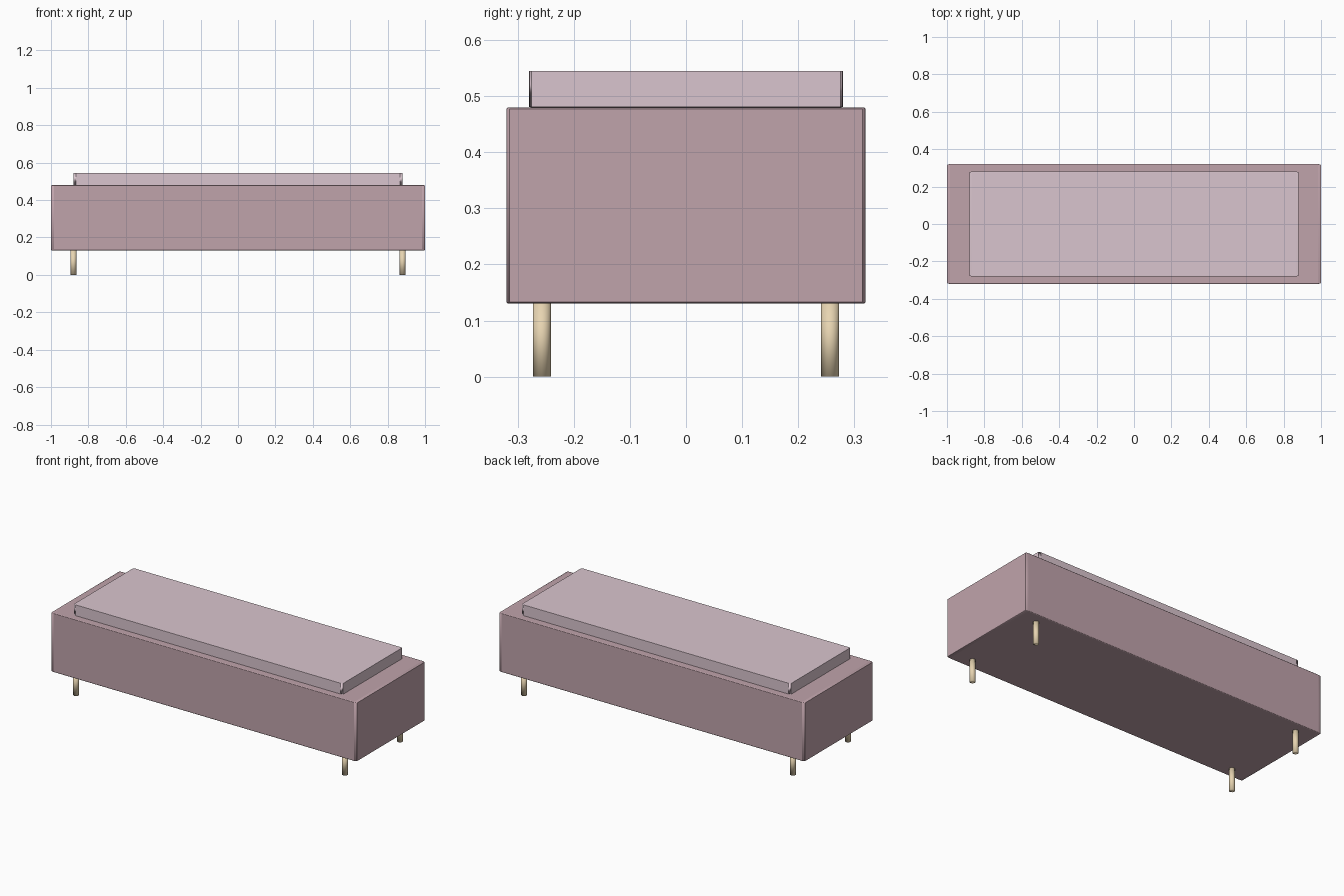
import bpy

if "Cube" in bpy.data.objects:
    bpy.data.objects.remove(bpy.data.objects["Cube"])


def material(name, rgb):
    m = bpy.data.materials.new(name)
    m.diffuse_color = (*rgb, 1)
    m.use_nodes = True
    m.node_tree.nodes["Principled BSDF"].inputs["Base Color"].default_value = m.diffuse_color
    return m


base_fabric = material("base_fabric", (0.53, 0.37, 0.41))
cushion_fabric = material("cushion_fabric", (0.70, 0.56, 0.62))
wood = material("pale_wood", (0.80, 0.66, 0.44))


def soft_box(name, size, z_mid, mat, bevel=0.008):
    # scale stays on the object, so the bevel stretches along the length
    bpy.ops.mesh.primitive_cube_add(size=1, location=(0, 0, z_mid))
    ob = bpy.context.object
    ob.name = name
    ob.scale = size
    mod = ob.modifiers.new("edge_bevel", 'BEVEL')
    mod.width = bevel
    mod.segments = 2
    ob.data.materials.append(mat)
    bpy.ops.object.shade_smooth_by_angle()
    return ob


# Upholstered base and top cushion
soft_box("bench_base", (2.0, 0.64, 0.35), 0.305, base_fabric)
soft_box("top_cushion", (1.76, 0.56, 0.065), 0.5125, cushion_fabric)

# Four round legs
for sx, side in ((-1, "left"), (1, "right")):
    for sy, end in ((-1, "front"), (1, "back")):
        bpy.ops.mesh.primitive_cylinder_add(
            vertices=16, radius=0.016, depth=0.13,
            location=(sx * 0.88, sy * 0.257, 0.065))
        leg = bpy.context.object
        leg.name = f"{end}_{side}_leg"
        leg.data.materials.append(wood)
        bpy.ops.object.shade_smooth()
